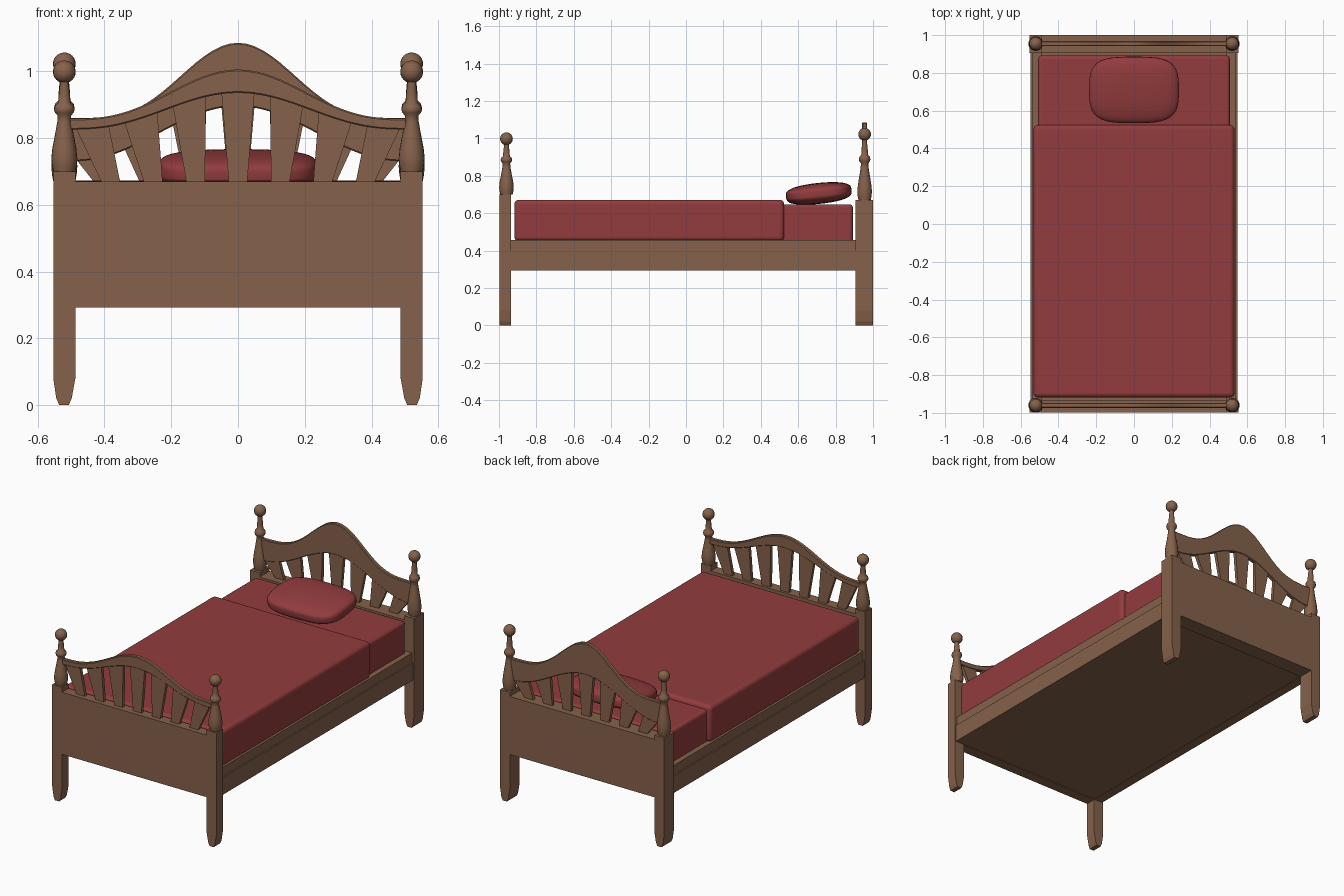
import bpy, bmesh, math
from mathutils import Matrix

if "Cube" in bpy.data.objects:
    bpy.data.objects.remove(bpy.data.objects["Cube"], do_unlink=True)


def material(name, rgb):
    m = bpy.data.materials.new(name)
    m.use_nodes = True
    m.diffuse_color = (*rgb, 1)
    m.node_tree.nodes["Principled BSDF"].inputs["Base Color"].default_value = (*rgb, 1)
    return m


WOOD = material("brown wood", (0.235, 0.122, 0.069))
CLOTH = material("red cloth", (0.29, 0.045, 0.047))


def finish(name, bm, mat, smooth=False, bevel=0, segments=1):
    bmesh.ops.recalc_face_normals(bm, faces=bm.faces)
    me = bpy.data.meshes.new(name)
    bm.to_mesh(me)
    bm.free()
    me.materials.append(mat)
    ob = bpy.data.objects.new(name, me)
    bpy.context.collection.objects.link(ob)
    if bevel:
        mod = ob.modifiers.new("Bevel", "BEVEL")
        mod.width, mod.segments = bevel, segments
        mod.limit_method = "ANGLE"
        mod.angle_limit = math.radians(40)
    if smooth:
        bpy.ops.object.select_all(action="DESELECT")
        ob.select_set(True)
        bpy.context.view_layer.objects.active = ob
        bpy.ops.object.shade_smooth_by_angle(angle=math.radians(50))
    return ob


def box(name, x, y, z, mat, **kw):
    bm = bmesh.new()
    bmesh.ops.create_cube(bm, size=1)
    for v in bm.verts:
        v.co = [(a + b) / 2 + c * (b - a) for (a, b), c in zip((x, y, z), v.co)]
    return finish(name, bm, mat, **kw)


def prism(name, outline, y0, y1, **kw):
    """Extrude an (x, z) outline along y."""
    bm = bmesh.new()
    f = bm.faces.new([bm.verts.new((x, y0, z)) for x, z in outline])
    new = bmesh.ops.extrude_face_region(bm, geom=[f])["geom"]
    bmesh.ops.translate(bm, vec=(0, y1 - y0, 0),
                        verts=[g for g in new if isinstance(g, bmesh.types.BMVert)])
    return finish(name, bm, WOOD, **kw)


def bell(low, high, power):
    """Height of a bell-shaped edge across the bed."""
    return lambda x: low + (high - low) * (0.5 + 0.5 * math.cos(math.pi * min(1, abs(x) / 0.5))) ** power


def finial(name, x, y, base, ball_z):
    """Turned vase, ring and neck, with a ball on top."""
    profile = [(0, 0), (0.033, 0), (0.037, 0.06), (0.039, 0.13), (0.036, 0.23), (0.028, 0.37),
               (0.021, 0.5), (0.02, 0.56), (0.028, 0.59), (0.031, 0.62), (0.028, 0.66),
               (0.018, 0.69), (0.017, 0.76), (0.013, 0.88), (0.015, 1)]
    bm = bmesh.new()
    vs = [bm.verts.new((r, 0, base + t * (ball_z - base))) for r, t in profile]
    edges = [bm.edges.new(pair) for pair in zip(vs, vs[1:])]
    bmesh.ops.spin(bm, geom=vs + edges, axis=(0, 0, 1), cent=(0, 0, 0),
                   angle=2 * math.pi, steps=20)
    bmesh.ops.remove_doubles(bm, verts=bm.verts, dist=0.0005)
    bmesh.ops.create_uvsphere(bm, u_segments=20, v_segments=12, radius=0.034,
                              matrix=Matrix.Translation((0, 0, ball_z)))
    bmesh.ops.translate(bm, vec=(x, y, 0), verts=bm.verts)
    finish(name, bm, WOOD, smooth=True)


def end_board(name, y0, y1, post_top, panel_top, ball_z, mid, top, bottom):
    # Posts with tapered feet, and their finials
    leg = [(0.487, post_top), (0.487, 0.08), (0.498, 0.02), (0.507, 0),
           (0.535, 0), (0.544, 0.02), (0.553, 0.08), (0.553, post_top)]
    for side, s in (("left", 1), ("right", -1)):
        prism(f"{name}_{side}_post", [(s * x, z) for x, z in leg], y0, y1)
        finial(f"{name}_{side}_finial", s * 0.52, mid, post_top, ball_z)
    # Lower panel
    box(f"{name}_panel", (-0.488, 0.488), (y0, y1), (0.292, panel_top), WOOD)
    # Curved top board
    n = 40
    xs = [-0.505 + 1.01 * i / n for i in range(n + 1)]
    outline = [(x, top(x)) for x in xs] + [(x, bottom(x)) for x in reversed(xs)]
    prism(f"{name}_curved_board", outline, mid - 0.013, mid + 0.013, bevel=0.004)
    # Fanned, tapering slats
    for i in range(-3, 4):
        low, high = 0.126 * i, 0.146 * i
        slat = [(low - 0.027, panel_top - 0.01), (low + 0.027, panel_top - 0.01)]
        slat += [(x, bottom(x) + 0.01) for x in (high + 0.05, high, high - 0.05)]
        prism(f"{name}_slat_{i + 4}", slat, mid - 0.01, mid + 0.01)


end_board("footboard", -0.998, -0.935, 0.70, 0.67, 0.998, -0.96,
          bell(0.858, 1.005, 1.4), bell(0.825, 0.935, 1.25))
end_board("headboard", 0.905, 1.0, 0.67, 0.645, 1.022, 0.955,
          bell(0.86, 1.085, 1.9), bell(0.73, 0.895, 1.1))

# Side rails with a stepped upper edge
for side, s in (("left", 1), ("right", -1)):
    for part, outer, z in (("lower", 0.547, (0.295, 0.40)), ("upper", 0.539, (0.40, 0.457))):
        box(f"{side}_{part}_rail", sorted((s * 0.49, s * outer)), (-0.94, 0.91), z, WOOD)

# Base under the mattress
box("bed_base", (-0.5, 0.5), (-0.94, 0.91), (0.297, 0.44), WOOD)

# Bedding
box("mattress", (-0.507, 0.507), (-0.9, 0.892), (0.43, 0.648), CLOTH,
    smooth=True, bevel=0.018, segments=4)
box("blanket", (-0.532, 0.532), (-0.918, 0.525), (0.45, 0.672), CLOTH,
    smooth=True, bevel=0.024, segments=5)

# Pillow: a puffed, rounded block, tilted slightly
bm = bmesh.new()
bmesh.ops.create_cube(bm, size=2)
bmesh.ops.subdivide_edges(bm, edges=bm.edges, cuts=11, use_grid_fill=True)
p = 4
for v in bm.verts:
    v.co /= sum(abs(c) ** p for c in v.co) ** (1 / p)
    x, y, z = v.co
    v.co = (0.238 * x * (1 - 0.04 * y * y), 0.176 * y * (1 - 0.04 * x * x),
            z * (0.056 - 0.014 * y * y - 0.008 * x * x))
bmesh.ops.rotate(bm, verts=bm.verts, cent=(0, 0, 0), matrix=Matrix.Rotation(math.radians(6), 3, "X"))
bmesh.ops.translate(bm, verts=bm.verts, vec=(0, 0.71, 0.706))
finish("pillow", bm, CLOTH, smooth=True)
